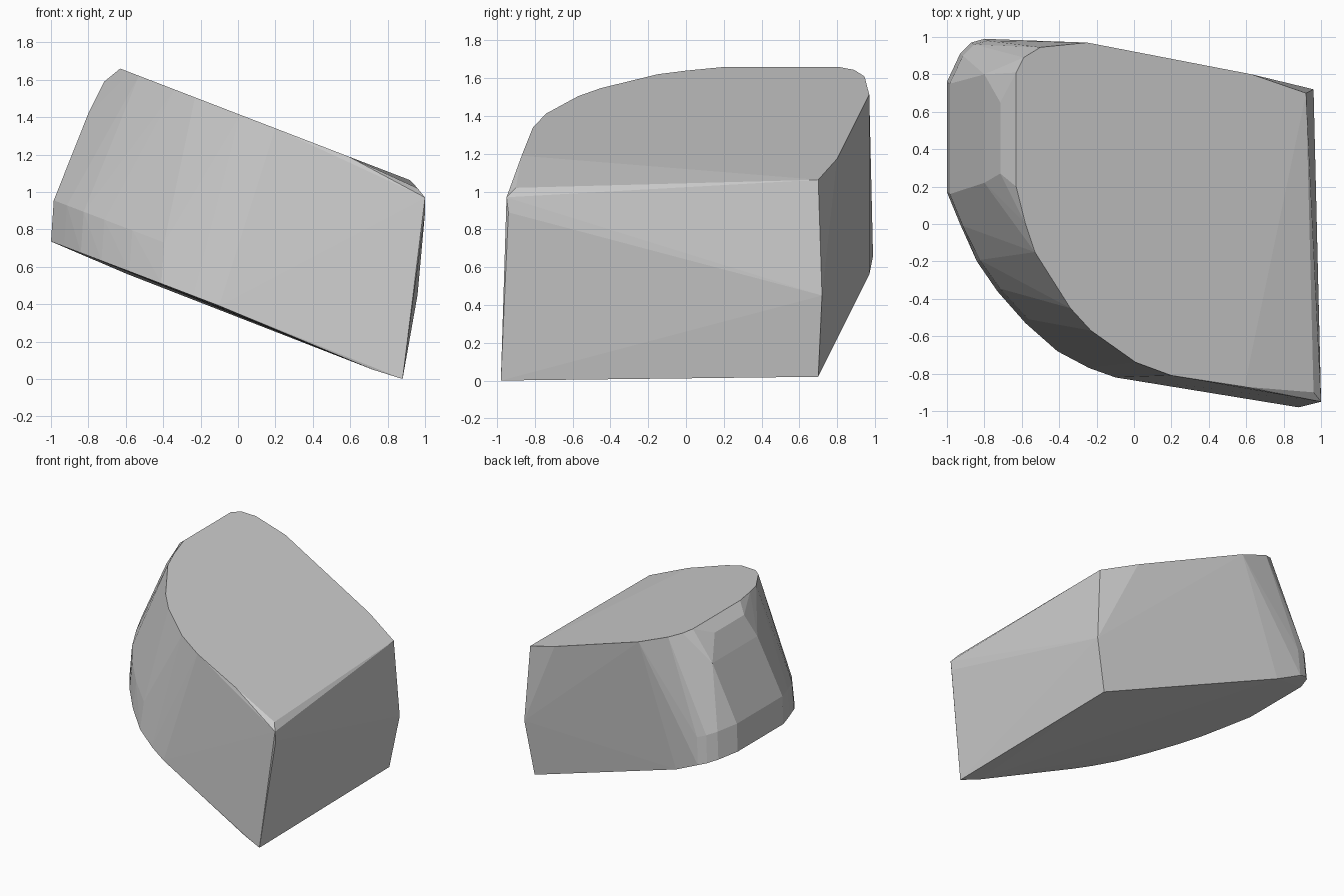
import bpy, bmesh

# Sloping planes of the slab: it leans down toward +x
def top_z(x):
    return 1.417 - 0.385 * x

def base_z(x):
    return 0.338 - 0.382 * x

# Rounded outline of the upper face (x, y)
top_outline = [(0.92, 0.70), (0.63, 0.80), (-0.25, 0.97), (-0.50, 0.945),
               (-0.59, 0.89), (-0.63, 0.81), (-0.63, 0.20), (-0.58, 0.0),
               (-0.53, -0.15), (-0.34, -0.45), (-0.23, -0.57),
               (0.01, -0.74), (0.20, -0.81), (0.59, -0.87)]

# Curved left and front side, where the stone is widest
curve = [(-0.80, 0.99), (-0.87, 0.97), (-0.93, 0.91), (-1.0, 0.76),
         (-1.0, 0.17), (-0.93, 0.0), (-0.84, -0.20), (-0.73, -0.36),
         (-0.58, -0.53), (-0.41, -0.68), (-0.24, -0.77), (-0.10, -0.82)]

points = [(x, y, top_z(x)) for x, y in top_outline]
points += [(x, y, base_z(x) + 0.015) for x, y in curve]

# Belt a little above the base, slightly drawn in
points += [(x + 0.015, y * 0.96 if y < 0 else y - 0.01, base_z(x) + 0.235)
           for x, y in curve]

# Bevel under the upper rim on the left
points += [(-0.715, 0.65, 1.59), (-0.715, 0.27, 1.59), (-0.80, 0.80, 1.42),
           (-0.80, 0.22, 1.42)]

# Right end corners and the back lower edge
points += [(0.88, -0.98, 0.0), (0.88, 0.70, 0.02), (0.96, 0.72, 0.45),
           (0.96, -0.90, 1.02), (1.0, -0.95, 0.97), (1.0, -0.94, 0.89),
           (-0.59, 0.97, 0.56), (0.72, -0.95, 0.05)]

# Wrap the points into a faceted convex stone
bm = bmesh.new()
for p in points:
    bm.verts.new(p)
hull = bmesh.ops.convex_hull(bm, input=bm.verts[:])
loose = [v for v in bm.verts if not v.link_faces]
bmesh.ops.delete(bm, geom=loose, context='VERTS')
bmesh.ops.recalc_face_normals(bm, faces=bm.faces[:])

mesh = bpy.data.meshes.new("stone_block")
bm.to_mesh(mesh)
bm.free()
stone = bpy.data.objects.new("stone_block", mesh)
bpy.context.collection.objects.link(stone)

grey = bpy.data.materials.new("stone grey")
grey.diffuse_color = (0.6, 0.6, 0.6, 1.0)
mesh.materials.append(grey)
